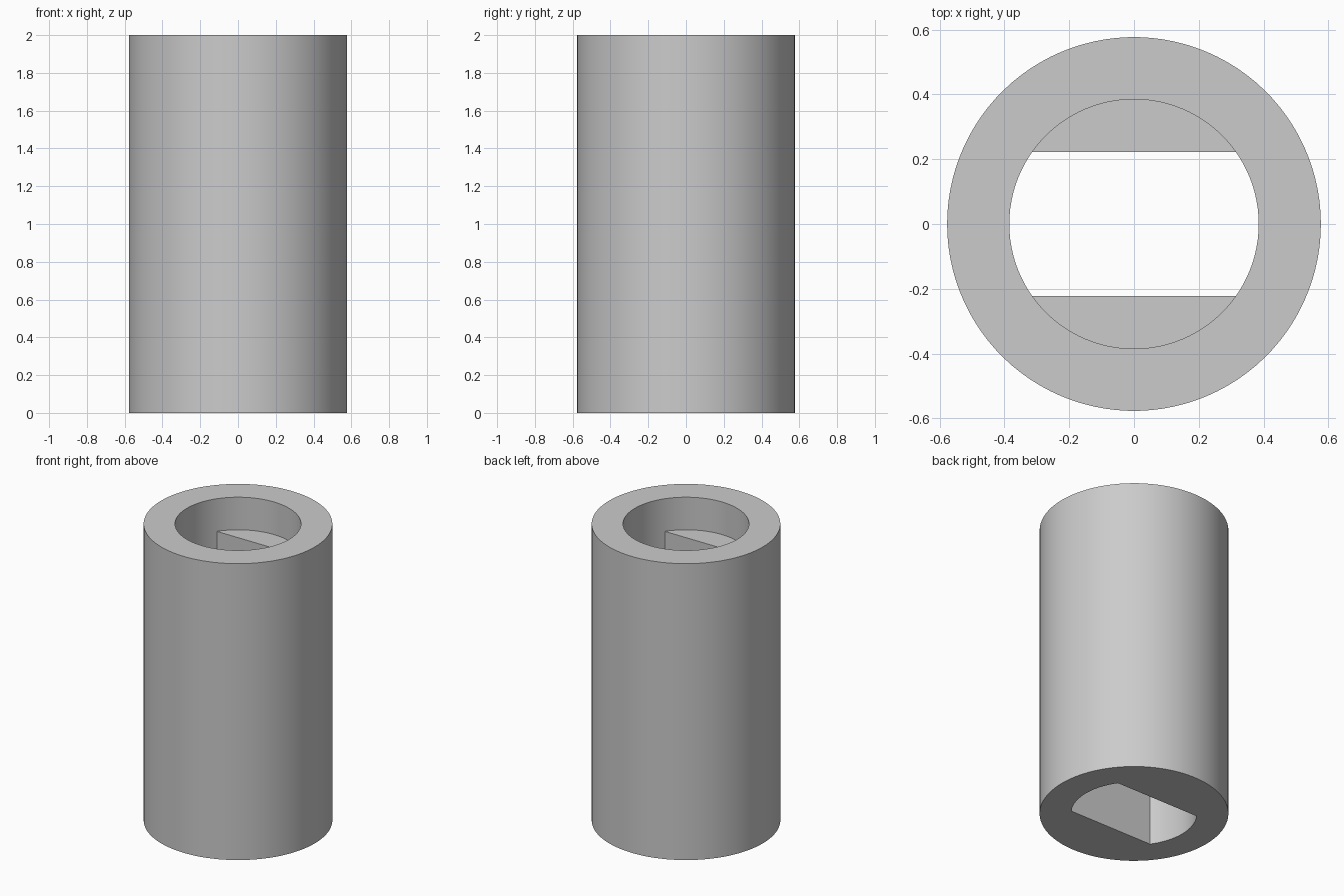
import bpy, bmesh, math

cube = bpy.data.objects.get("Cube")
if cube:
    bpy.data.objects.remove(cube, do_unlink=True)

SEGMENTS = 102           # a vertex lands exactly on each slot corner
OUTER, BORE = 0.577, 0.385
HEIGHT, LEDGE = 2.0, 1.78
SLOT_HALF = BORE * math.sin(math.tau * 10 / SEGMENTS)

grey = bpy.data.materials.new("plain_grey")
grey.use_nodes = True
colour = (0.6, 0.6, 0.6, 1)
grey.diffuse_color = colour
grey.node_tree.nodes["Principled BSDF"].inputs["Base Color"].default_value = colour

bm = bmesh.new()


def ring(radius, z, limit=10):
    """Circle of vertices whose y is clamped to the limit (flat sides)."""
    verts = []
    for i in range(SEGMENTS):
        a = math.tau * i / SEGMENTS
        y = max(-limit, min(limit, radius * math.sin(a)))
        verts.append(bm.verts.new((radius * math.cos(a), y, z)))
    return verts


# Closed section: outer wall, underside, flat-sided slot, ledge, round bore, rim
rings = [
    ring(OUTER, HEIGHT),
    ring(OUTER, 0),
    ring(BORE, 0, SLOT_HALF),
    ring(BORE, LEDGE, SLOT_HALF),
    ring(BORE, LEDGE),
    ring(BORE, HEIGHT),
]
for a, b in zip(rings, rings[1:] + rings[:1]):
    for i in range(SEGMENTS):
        j = (i + 1) % SEGMENTS
        bm.faces.new((a[i], b[i], b[j], a[j]))

# The ledge vanishes where slot and bore share the same wall
bmesh.ops.remove_doubles(bm, verts=bm.verts, dist=0.0001)
bmesh.ops.recalc_face_normals(bm, faces=bm.faces)

mesh = bpy.data.meshes.new("slotted_sleeve")
bm.to_mesh(mesh)
bm.free()
mesh.materials.append(grey)
sleeve = bpy.data.objects.new("slotted_sleeve", mesh)
bpy.context.collection.objects.link(sleeve)

bpy.ops.object.select_all(action="DESELECT")
sleeve.select_set(True)
bpy.context.view_layer.objects.active = sleeve
bpy.ops.object.shade_smooth_by_angle(angle=math.radians(30))
